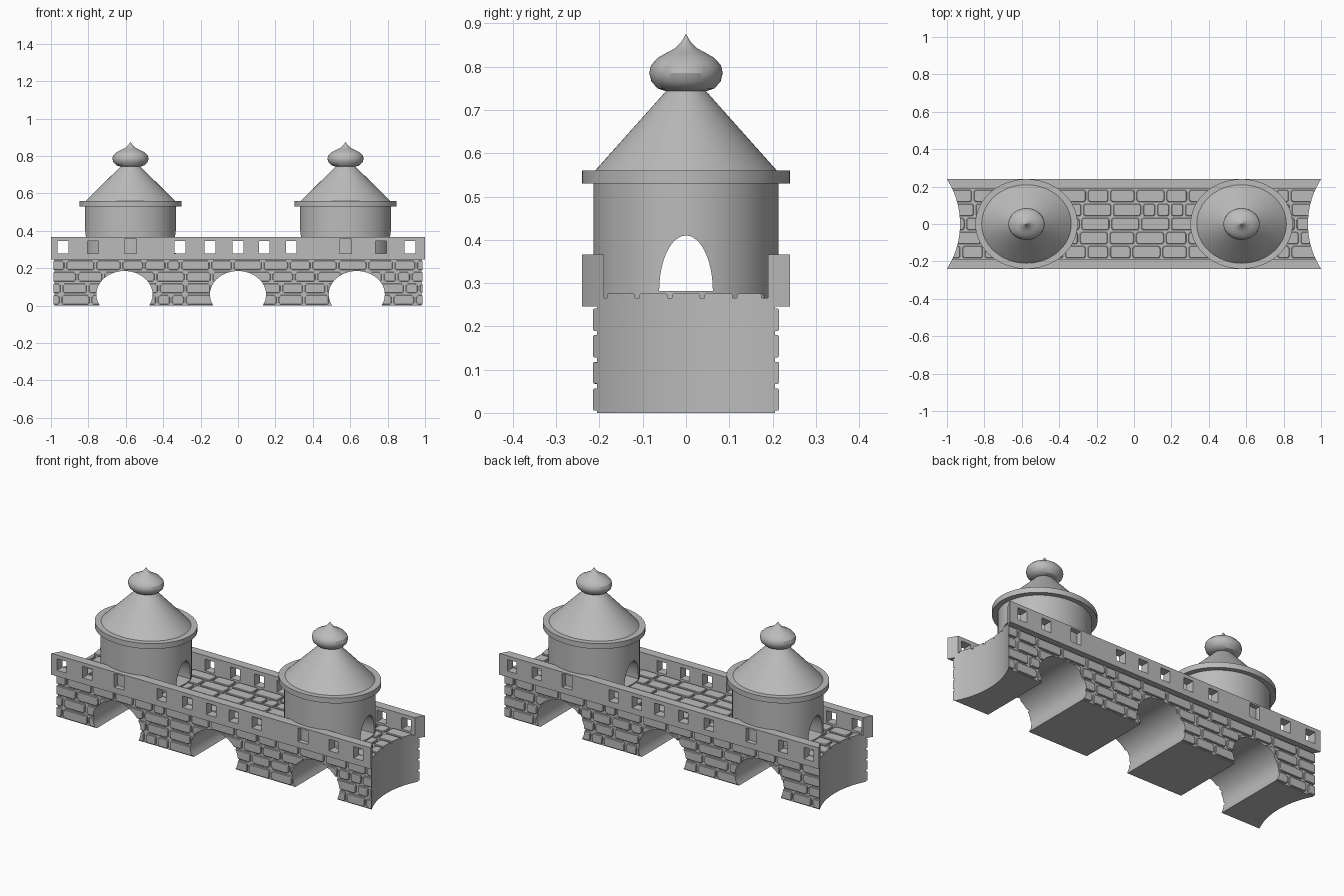
import bpy, bmesh, math, random

if "Cube" in bpy.data.objects:
    bpy.data.objects.remove(bpy.data.objects["Cube"])

random.seed(4)
stone = bpy.data.materials.new("grey stone")
stone.diffuse_color = (0.5, 0.5, 0.5, 1)
stone.use_nodes = True
stone.node_tree.nodes["Principled BSDF"].inputs["Base Color"].default_value = stone.diffuse_color


def finish(name, bm):
    bmesh.ops.recalc_face_normals(bm, faces=bm.faces)
    me = bpy.data.meshes.new(name)
    bm.to_mesh(me)
    bm.free()
    me.materials.append(stone)
    ob = bpy.data.objects.new(name, me)
    bpy.context.collection.objects.link(ob)
    return ob


def activate(ob):
    bpy.ops.object.select_all(action='DESELECT')
    ob.select_set(True)
    bpy.context.view_layer.objects.active = ob


def add_box(bm, x0, x1, y0, y1, z0, z1):
    r = bmesh.ops.create_cube(bm, size=1)
    for v in r["verts"]:
        v.co = ((x0 + x1) / 2 + v.co.x * (x1 - x0),
                (y0 + y1) / 2 + v.co.y * (y1 - y0),
                (z0 + z1) / 2 + v.co.z * (z1 - z0))


def add_prism(bm, rings):
    """Closed solid through a list of matching rings of points."""
    loops = [[bm.verts.new(p) for p in ring] for ring in rings]
    for a, b in zip(loops, loops[1:]):
        for i in range(len(a)):
            j = (i + 1) % len(a)
            bm.faces.new((a[i], a[j], b[j], b[i]))
    bm.faces.new(loops[0][::-1])
    bm.faces.new(loops[-1])


def ellipse(cu, cv, ru, rv, n=48):
    return [(cu + ru * math.cos(2 * math.pi * i / n),
             cv + rv * math.sin(2 * math.pi * i / n)) for i in range(n)]


def cut(ob, cutter):
    activate(ob)
    m = ob.modifiers.new("cut", 'BOOLEAN')
    m.operation, m.solver, m.object = 'DIFFERENCE', 'EXACT', cutter
    bpy.ops.object.modifier_apply(modifier=m.name)


def smooth(ob):
    activate(ob)
    bpy.ops.object.shade_smooth_by_angle(angle=math.radians(30))


# Cutters: three arches, two concave ends, parapet windows, tower doorways
bm = bmesh.new()
for x in (-0.607, 0, 0.635):
    pts = ellipse(x, 0.06, 0.15, 0.125)
    add_prism(bm, [[(u, y, v) for u, v in pts] for y in (-0.4, 0.4)])
arches = finish("arch_cutter", bm)

bm = bmesh.new()
for s in (-1, 1):
    pts = ellipse(s * 1.376, 0, 0.446, 0.446, 96)
    add_prism(bm, [[(u, v, z) for u, v in pts] for z in (-0.2, 0.6)])
ends = finish("end_cutter", bm)

bm = bmesh.new()
for x in (-0.935, -0.775, -0.31, -0.15, 0, 0.14, 0.285, 0.765, 0.92):
    add_box(bm, x - 0.029, x + 0.029, -0.4, 0.4, 0.28, 0.345)
for x in (-0.575, 0.575):
    add_box(bm, x - 0.031, x + 0.031, -0.4, 0.4, 0.28, 0.357)
windows = finish("window_cutter", bm)

bm = bmesh.new()
pts = [(0.062 * math.cos(math.pi * i / 24), 0.282 + 0.128 * math.sin(math.pi * i / 24))
       for i in range(25)]
add_prism(bm, [[(x, u, v) for u, v in pts] for x in (-1.2, 1.2)])
doors = finish("door_cutter", bm)

# Bridge body
bm = bmesh.new()
add_box(bm, -1, 1, -0.206, 0.206, 0, 0.266)
body = finish("bridge_body", bm)
cut(body, arches)
cut(body, ends)
smooth(body)

# Parapets, front and back
for name, s in (("front_parapet", -1), ("back_parapet", 1)):
    bm = bmesh.new()
    add_box(bm, -1, 1, *sorted((s * 0.19, s * 0.24)), 0.246, 0.366)
    wall = finish(name, bm)
    cut(wall, ends)
    cut(wall, windows)
    smooth(wall)


def add_stone(bm, u0, u1, v0, v1, place, height):
    """Slightly raised block with rounded corners and a narrowed top."""
    def ring(inset, h):
        a, b, c, d = u0 + inset, u1 - inset, v0 + inset, v1 - inset
        r = 0.013
        out = []
        for k, (cu, cv) in enumerate(((b - r, d - r), (a + r, d - r),
                                      (a + r, c + r), (b - r, c + r))):
            for i in range(4):
                t = math.pi / 2 * (k + i / 3)
                out.append(place(cu + r * math.cos(t), cv + r * math.sin(t), h))
        return out
    add_prism(bm, [ring(0, -0.004), ring(0, height * 0.7), ring(0.003, height)])


def stone_field(name, v0, v1, rows, place, height, cutters):
    bm = bmesh.new()
    step = (v1 - v0) / rows
    for r in range(rows):
        u = -1.0 - random.uniform(0.0, 0.1)
        while u < 1:
            w = random.choice((0.075, 0.12, 0.14, 0.16))
            add_stone(bm, u + 0.006, u + w - 0.006, v0 + r * step + 0.005,
                      v0 + (r + 1) * step - 0.005, place, height)
            u += w
    ob = finish(name, bm)
    for c in cutters:
        cut(ob, c)


# Masonry on the walls and paving on the deck
stone_field("front_masonry", 0.0, 0.246, 4, lambda u, v, h: (u, -0.206 - h, v),
            0.009, (arches, ends))
stone_field("back_masonry", 0.0, 0.246, 4, lambda u, v, h: (u, 0.206 + h, v),
            0.009, (arches, ends))
stone_field("deck_paving", -0.188, 0.188, 5, lambda u, v, h: (u, v, 0.266 + h),
            0.01, (ends,))


# Towers: lathed profiles, a little wider along x than y
def lathe(name, cx, profile, n=64):
    bm = bmesh.new()
    add_prism(bm, [[(cx + u, v, z) for u, v in ellipse(0, 0, r * 1.14, r, n)]
                   for r, z in profile])
    return finish(name, bm)


onion = [(0.045, 0.743), (0.066, 0.75), (0.08, 0.766), (0.085, 0.785), (0.081, 0.803),
         (0.066, 0.82), (0.045, 0.832), (0.025, 0.843), (0.011, 0.857), (0.001, 0.874)]
for side, cx in (("left", -0.575), ("right", 0.575)):
    tower = lathe(side + "_tower", cx, [(0.214, 0.25), (0.214, 0.535)])
    cut(tower, doors)
    smooth(tower)
    roof = lathe(side + "_roof", cx, [(0.24, 0.53), (0.24, 0.56), (0.21, 0.56), (0.045, 0.745)])
    smooth(roof)
    smooth(lathe(side + "_finial", cx, onion))

for c in (arches, ends, windows, doors):
    bpy.data.objects.remove(c)
